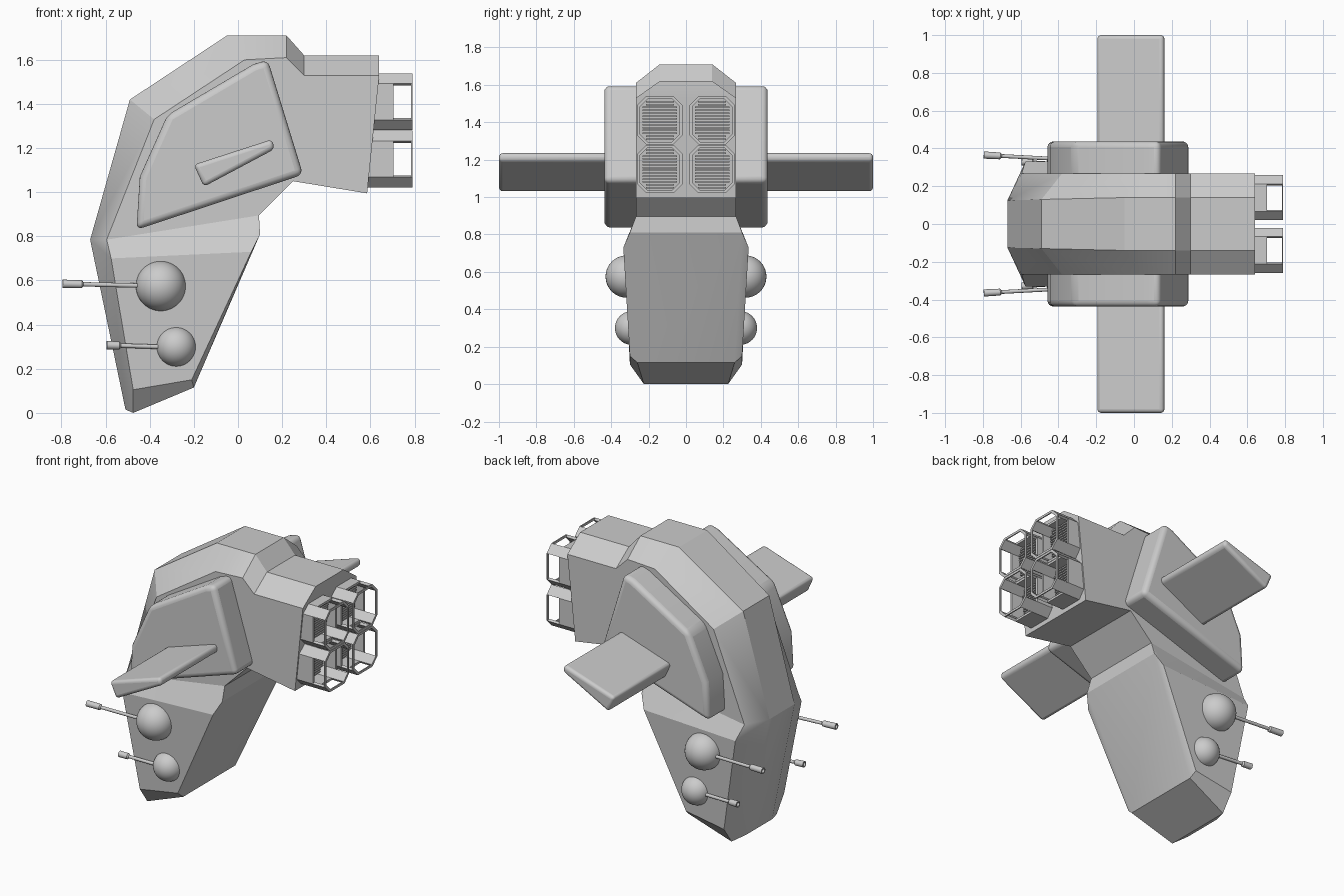
import bpy, bmesh, math
from mathutils import Vector

if "Cube" in bpy.data.objects:
    bpy.data.objects.remove(bpy.data.objects["Cube"])


def make(name, verts, faces, bevel=0, angle=25):
    me = bpy.data.meshes.new(name)
    bm = bmesh.new()
    vs = [bm.verts.new(v) for v in verts]
    for f in faces:
        bm.faces.new([vs[i] for i in f])
    bmesh.ops.recalc_face_normals(bm, faces=bm.faces)
    bm.to_mesh(me)
    bm.free()
    ob = bpy.data.objects.new(name, me)
    bpy.context.collection.objects.link(ob)
    if bevel:
        m = ob.modifiers.new("round", 'BEVEL')
        m.width, m.segments, m.limit_method = bevel, 4, 'ANGLE'
        m.angle_limit = math.radians(35)
    for o in bpy.context.selected_objects:
        o.select_set(False)
    ob.select_set(True)
    bpy.context.view_layer.objects.active = ob
    bpy.ops.object.shade_smooth_by_angle(angle=math.radians(angle))
    return ob


def prism(name, pts, y0, y1, bevel):
    """Extrude an x-z outline along y."""
    n = len(pts)
    verts = [(x, y, z) for y in (y0, y1) for x, z in pts]
    faces = [range(n), range(n, 2 * n)]
    faces += [(i, (i + 1) % n, (i + 1) % n + n, i + n) for i in range(n)]
    return make(name, verts, faces, bevel)


# Hull: named points (x, z, half-width), R ridge, S shoulder, B belly
P = {
    'R0': (-.51, .015, .13), 'R1': (-.67, .785, .125), 'R2': (-.49, 1.42, .13),
    'R3': (-.05, 1.71, .14), 'R4': (.22, 1.71, .14), 'R5': (.30, 1.62, .14),
    'R6': (.64, 1.62, .14),
    'S0': (-.475, .105, .30), 'S1': (-.595, .785, .268), 'S2': (-.38, 1.33, .268),
    'S3': (.03, 1.60, .268), 'S4': (.22, 1.61, .268), 'S5': (.30, 1.53, .268),
    'S6': (.64, 1.53, .268),
    'B0': (-.20, .115, .26), 'B1': (.10, .81, .30), 'B2': (.095, .895, .268),
    'B3': (.25, 1.05, .268), 'B4': (.585, .995, .268),
    'F': (-.575, .70, .33), 'G': (.06, .73, .335), 'H': (-.21, .15, .30),
    'K': (-.475, .0, .225),
}
side = ["R0 S0 F R1", "F S1 R1", "S1 S2 S3 S4 S5 S6 B4 B3 B2", "S1 B2 G F",
        "B2 B1 G", "F G H S0", "G B1 B0 H", "S0 H B0 K", "R0 K S0"]
side += [f"R{i} S{i} S{i+1} R{i+1}" for i in range(1, 6)]
across = "R0 R1 R2 R3 R4 R5 R6 S6 B4 B3 B2 B1 B0 K R0".split()
idx = {k: i for i, k in enumerate(P)}
n = len(P)
verts = [(x, s * y, z) for s in (1, -1) for x, z, y in P.values()]
faces = [[idx[k] + o for k in f.split()] for f in side for o in (0, n)]
faces += [(idx[a], idx[b], idx[b] + n, idx[a] + n) for a, b in zip(across, across[1:])]
make("hull", verts, faces)

# Side pods and stub wings
pod = [(.135, 1.60), (.295, 1.08), (-.46, .83), (-.445, 1.07), (-.32, 1.35), (.07, 1.58)]
wing = [(-.20, 1.125), (.155, 1.24), (.165, 1.195), (-.155, 1.025)]
for s, tag in ((-1, "front"), (1, "back")):
    prism(f"side_pod_{tag}", pod, s * .2, s * .437, .03)
    prism(f"wing_{tag}", wing, s * .4, s * 1.0, .02)


# Turrets and guns
def ball(name, loc, r):
    bpy.ops.mesh.primitive_uv_sphere_add(segments=40, ring_count=24, radius=r, location=loc)
    bpy.context.object.name = name
    bpy.ops.object.shade_smooth()


def gun(name, root, tip, muzzle):
    """Lathe a barrel with a hollow muzzle from root to tip."""
    root, tip = Vector(root), Vector(tip)
    length = (tip - root).length
    q = (tip - root).to_track_quat('Z', 'Y')
    prof = [(.010, 0), (.010, length - muzzle), (.018, length - muzzle + .008),
            (.019, length), (.012, length), (.012, length - .03)]
    k = 16
    vs = [root + q @ Vector((r * math.cos(a * math.tau / k), r * math.sin(a * math.tau / k), t))
          for r, t in prof for a in range(k)]
    fs = [(j * k + a, j * k + (a + 1) % k, (j + 1) * k + (a + 1) % k, (j + 1) * k + a)
          for j in range(len(prof) - 1) for a in range(k)]
    fs += [range(k), range(len(vs) - k, len(vs))]
    make(name, vs, fs, angle=35)


for s, tag in ((-1, "front"), (1, "back")):
    ball(f"upper_turret_{tag}", (-.35, s * .317, .575), .113)
    ball(f"lower_turret_{tag}", (-.28, s * .29, .30), .09)
    tip_out = .015 * s
    gun(f"upper_gun_{tag}", (-.36, s * .342, .575), (-.795, s * .35 + tip_out, .585), .095)
    gun(f"lower_gun_{tag}", (-.28, s * .31, .297), (-.595, s * .315 + tip_out, .307), .065)


# Engine nozzles: octagonal cages with open windows and a slatted grille
def octagon(cy, cz, w, h, c):
    return [(cy + a, cz + b) for a, b in (
        (w, c - h), (w, h - c), (w - c, h), (c - w, h),
        (-w, h - c), (-w, c - h), (c - w, -h), (w - c, -h))]


BOX = [(0, 1, 3, 2), (4, 5, 7, 6), (0, 1, 5, 4), (2, 3, 7, 6), (0, 2, 6, 4), (1, 3, 7, 5)]
for s, tag in ((-1, "front"), (1, "back")):
    for cz, level in ((1.41, "upper"), (1.15, "lower")):
        outer = octagon(s * .14, cz, .12, .129, .047)
        inner = octagon(s * .14, cz, .106, .115, .041)
        vs, fs = [], []
        for i in range(8):
            j = (i + 1) % 8
            spans = ((.56, .79),) if i % 2 else ((.56, .705), (.783, .79))
            for x0, x1 in spans:
                b = len(vs)
                vs += [(x, *p) for x in (x0, x1) for p in (outer[i], outer[j], inner[i], inner[j])]
                fs += [[b + q for q in f] for f in BOX]
        make(f"{level}_nozzle_{tag}", vs, fs, angle=20)
        vs, fs = [], []
        for i in range(14):
            z = cz - .1 + i * .2 / 13
            x = .585 + (z - .995) * .103
            w = .092 if 1 < i < 12 else .075
            b = len(vs)
            vs += [(a, s * .14 + y, z + c) for a in (x - .02, x + .03)
                   for y in (-w, w) for c in (-.004, .004)]
            fs += [[b + q for q in f] for f in BOX]
        make(f"{level}_grille_{tag}", vs, fs, angle=20)
